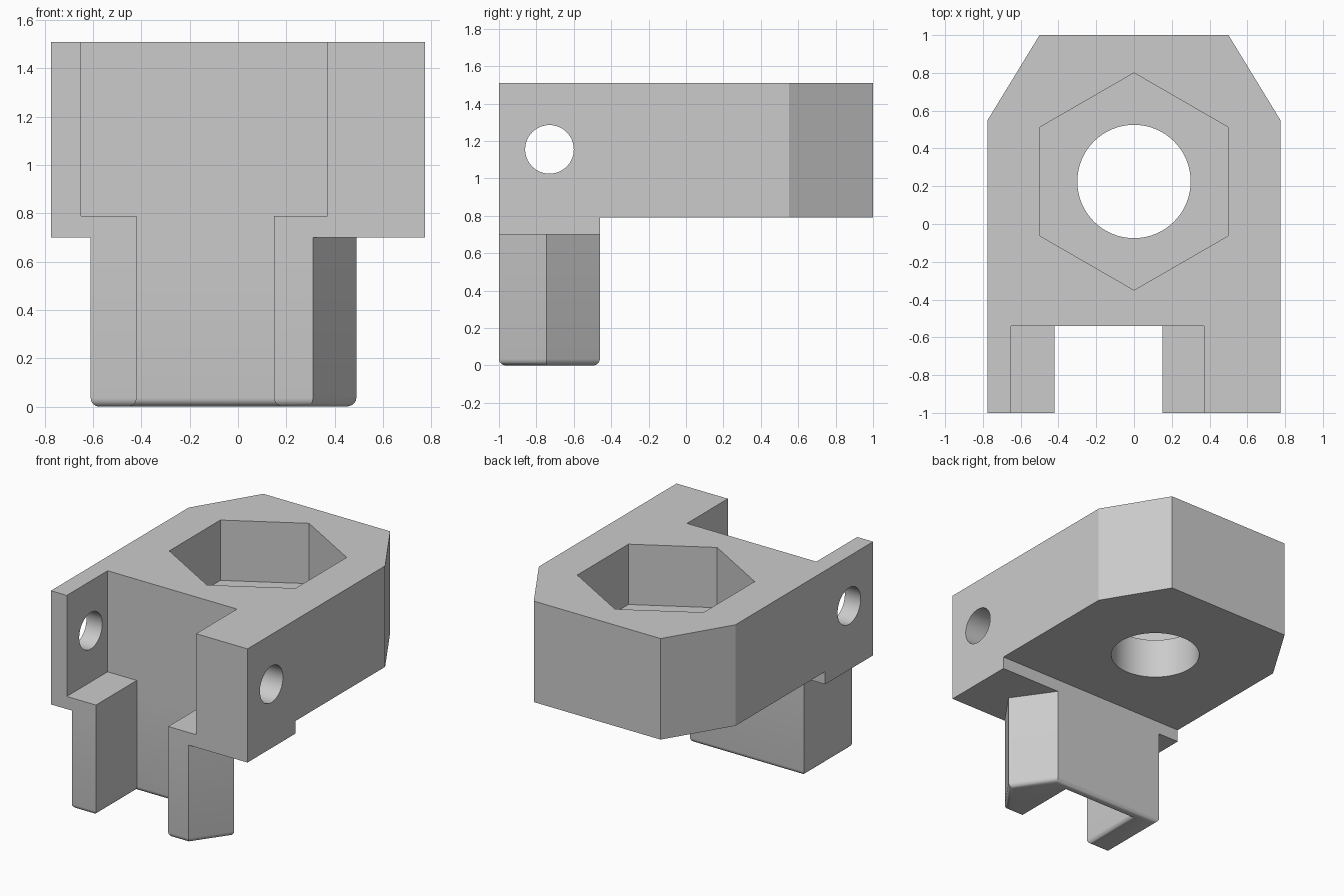
import bpy, bmesh, math
from mathutils import Matrix

cube = bpy.data.objects.get("Cube")
if cube:
    bpy.data.objects.remove(cube, do_unlink=True)

grey = bpy.data.materials.new("light grey")
grey.use_nodes = True
grey.diffuse_color = (0.6, 0.6, 0.6, 1)
grey.node_tree.nodes["Principled BSDF"].inputs["Base Color"].default_value = (0.6, 0.6, 0.6, 1)


def finish(name, bm):
    bmesh.ops.recalc_face_normals(bm, faces=bm.faces)
    mesh = bpy.data.meshes.new(name)
    bm.to_mesh(mesh)
    bm.free()
    mesh.materials.append(grey)
    obj = bpy.data.objects.new(name, mesh)
    bpy.context.collection.objects.link(obj)
    return obj


def prism(name, outline, z0, z1, round_bottom=0):
    """Extrude a plan outline, optionally rounding its bottom rim."""
    bm = bmesh.new()
    base = bm.faces.new([bm.verts.new((x, y, z0)) for x, y in outline])
    top = bmesh.ops.extrude_face_region(bm, geom=[base], use_keep_orig=True)["geom"]
    for v in top:
        if isinstance(v, bmesh.types.BMVert):
            v.co.z = z1
    bmesh.ops.recalc_face_normals(bm, faces=bm.faces)
    if round_bottom:
        rim = [e for e in bm.edges if all(v.co.z == z0 for v in e.verts)]
        bmesh.ops.bevel(bm, geom=rim, offset=round_bottom, segments=5,
                        profile=0.5, affect='EDGES')
    return finish(name, bm)


def cylinder(name, radius, depth, matrix):
    bm = bmesh.new()
    bmesh.ops.create_cone(bm, cap_ends=True, segments=64, radius1=radius,
                          radius2=radius, depth=depth, matrix=matrix)
    return finish(name, bm)


def combine(target, other, operation):
    mod = target.modifiers.new(operation, 'BOOLEAN')
    mod.operation, mod.solver, mod.object = operation, 'EXACT', other
    bpy.ops.object.select_all(action='DESELECT')
    bpy.context.view_layer.objects.active = target
    target.select_set(True)
    bpy.ops.object.modifier_apply(modifier=mod.name)
    bpy.data.objects.remove(other, do_unlink=True)


W, FRONT, BACK, WALL = 0.775, -1.0, -0.46, -0.54   # half width, leg depth, slot wall
SHELF, DECK, TOP = 0.70, 0.79, 1.51                # main heights


def slot(x0, x1):
    return [(x0, FRONT), (x0, WALL), (x1, WALL), (x1, FRONT)]


# Main block with front slot and chamfered back corners
bracket = prism("bracket", [(-W, FRONT)] + slot(-0.65, 0.37) +
                [(W, FRONT), (W, 0.55), (0.5, 1), (-0.5, 1), (-W, 0.55)], DECK, TOP)

# Hexagonal pocket, bore below it, and cross pin hole
hexagon = [(0.575 * math.sin(i * math.pi / 3), 0.225 + 0.575 * math.cos(i * math.pi / 3))
           for i in range(6)]
combine(bracket, prism("pocket_cutter", hexagon, 1.08, 2), 'DIFFERENCE')
combine(bracket, cylinder("bore_cutter", 0.3, 3, Matrix.Translation((0, 0.225, 1))), 'DIFFERENCE')
pin = Matrix.Translation((0, -0.73, 1.155)) @ Matrix.Rotation(math.pi / 2, 4, 'Y')
combine(bracket, cylinder("pin_cutter", 0.13, 3, pin), 'DIFFERENCE')

# Thin shelf under the arms and the slotted leg with one pointed side
narrow = slot(-0.42, 0.15)
shelf = prism("shelf", [(-W, FRONT)] + narrow + [(W, FRONT), (W, BACK), (-W, BACK)], SHELF, DECK)
leg = prism("leg", [(-0.61, FRONT)] + narrow +
            [(0.31, FRONT), (0.49, -0.745), (0.29, BACK), (-0.61, BACK)], 0, SHELF, 0.035)
combine(shelf, leg, 'UNION')
combine(bracket, shelf, 'UNION')

# Smooth the round surfaces only
bpy.ops.object.select_all(action='DESELECT')
bracket.select_set(True)
bpy.context.view_layer.objects.active = bracket
bpy.ops.object.shade_smooth_by_angle(angle=math.radians(25))
